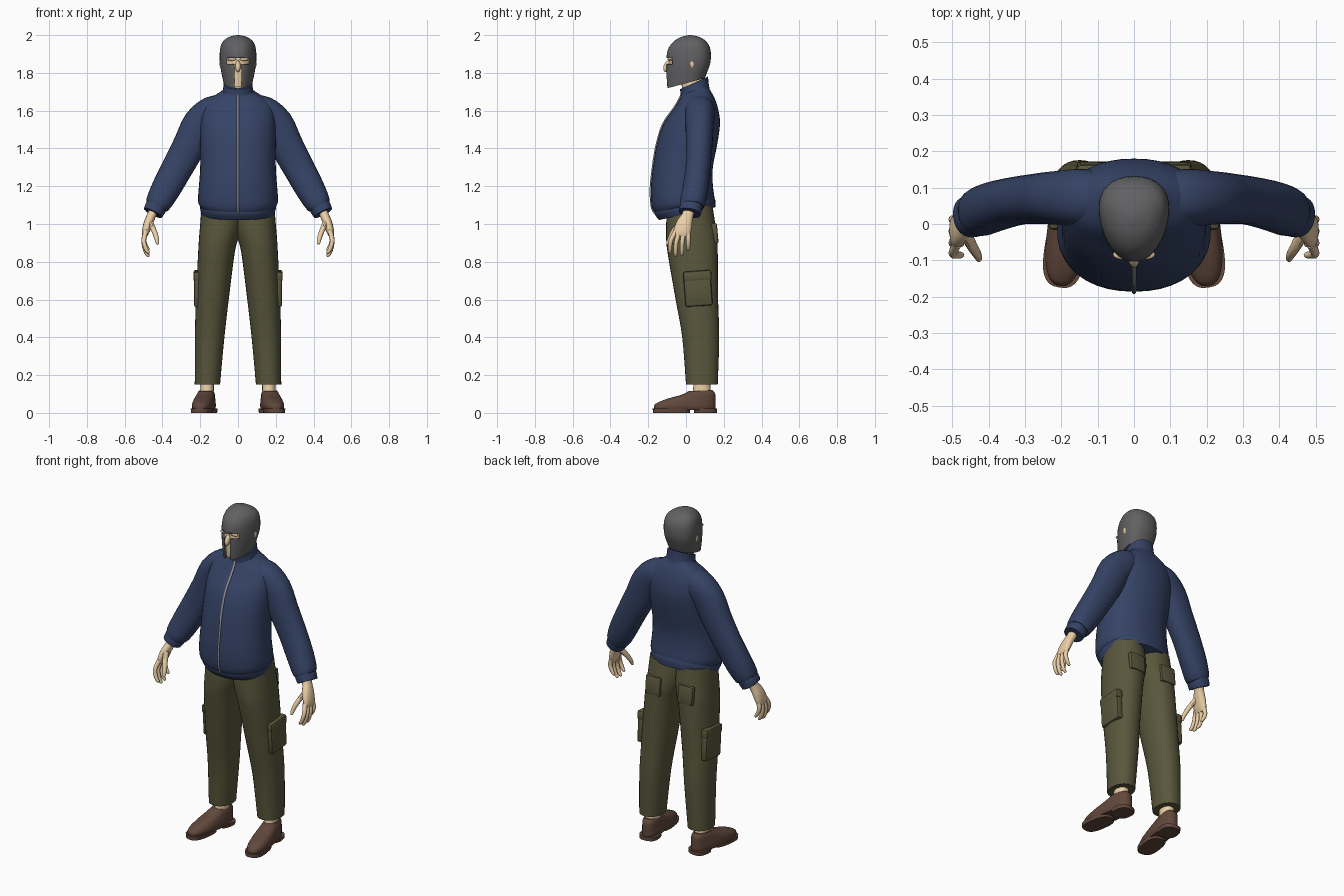
import bpy, bmesh, math
from mathutils import Vector, Matrix

if "Cube" in bpy.data.objects:
    bpy.data.objects.remove(bpy.data.objects["Cube"])


def material(name, rgb):
    m = bpy.data.materials.new(name)
    m.diffuse_color = (*rgb, 1)
    m.use_nodes = True
    m.node_tree.nodes["Principled BSDF"].inputs["Base Color"].default_value = m.diffuse_color
    return m


NAVY = material("navy", (.035, .055, .13))
OLIVE = material("olive", (.10, .095, .045))
SKIN = material("skin", (.83, .62, .38))
BROWN = material("brown", (.12, .065, .045))
STEEL = material("steel", (.12, .12, .125))
ZIP = material("zip_grey", (.3, .3, .3))


def finish(name, bm, mat, mirror=False, angle=40):
    bmesh.ops.recalc_face_normals(bm, faces=bm.faces)
    me = bpy.data.meshes.new(name)
    bm.to_mesh(me)
    bm.free()
    me.materials.append(mat)
    ob = bpy.data.objects.new(name, me)
    bpy.context.collection.objects.link(ob)
    bpy.ops.object.select_all(action='DESELECT')
    bpy.context.view_layer.objects.active = ob
    ob.select_set(True)
    bpy.ops.object.shade_smooth_by_angle(angle=math.radians(angle))
    if mirror:
        ob.modifiers.new("mirror", 'MIRROR').use_mirror_merge = False
    return ob


def ring(z, rx, front, back, slope=0, x=0):
    """Horizontal section given by its front and back y."""
    return (x, (front + back) / 2, z, rx, (back - front) / 2, slope)


def spline(rows, steps):
    """Catmull-Rom interpolation of section rows."""
    out = []
    for i in range(len(rows) - 1):
        p = [rows[max(0, min(len(rows) - 1, i + k))] for k in (-1, 0, 1, 2)]
        for s in range(steps):
            t = s / steps
            out.append(tuple(.5 * (2*b + (c-a)*t + (2*a-5*b+4*c-d)*t*t + (3*b-a-3*c+d)*t**3)
                             for a, b, c, d in zip(*p)))
    return out + [rows[-1]]


def loft(name, rows, mat, n=28, steps=3, power=2.2, taper=0, along=False,
         mirror=False, matrix=None):
    rows = spline(rows, steps)
    bm, loops = bmesh.new(), []
    for i, (x, y, z, a, b, slope) in enumerate(rows):
        t = Vector((0, 0, 1))
        if along:
            t = (Vector(rows[min(i+1, len(rows)-1)][:3]) - Vector(rows[max(i-1, 0)][:3])).normalized()
        v = Vector((0, 1, 0))
        v = (v - t * v.dot(t)).normalized()
        u = v.cross(t)
        loop = []
        for k in range(n):
            c, s = math.cos(2*math.pi*k/n), math.sin(2*math.pi*k/n)
            c = math.copysign(abs(c) ** (2/power), c)
            s = math.copysign(abs(s) ** (2/power), s)
            co = Vector((x, y, z)) + u * a * c * (1 + taper*s) + v * b * s
            co.z += slope * b * s
            loop.append(bm.verts.new(co))
        loops.append(loop)
    for l0, l1 in zip(loops, loops[1:]):
        for k in range(n):
            bm.faces.new((l0[k], l0[(k+1) % n], l1[(k+1) % n], l1[k]))
    bm.faces.new(loops[0])
    bm.faces.new(loops[-1])
    if matrix:
        bm.transform(matrix)
    return finish(name, bm, mat, mirror)


def box(name, loc, size, mat, bevel=0, mirror=False, rot=0):
    bm = bmesh.new()
    bmesh.ops.create_cube(bm, size=1)
    bm.transform(Matrix.Translation(loc) @ Matrix.Rotation(rot, 4, 'X') @ Matrix.Diagonal((*size, 1)))
    if bevel:
        bmesh.ops.bevel(bm, geom=bm.edges[:], offset=bevel, segments=2, affect='EDGES', profile=.5)
    return finish(name, bm, mat, mirror)


def ball(name, loc, radii, mat, mirror=False, rot=0):
    bm = bmesh.new()
    bmesh.ops.create_uvsphere(bm, u_segments=16, v_segments=10, radius=1)
    bm.transform(Matrix.Translation(loc) @ Matrix.Rotation(rot, 4, 'X') @ Matrix.Diagonal((*radii, 1)))
    return finish(name, bm, mat, mirror)


# Jacket body, hem band and collar
torso = [ring(1.09, .197, -.165, .148, .2), ring(1.12, .212, -.182, .15, .15),
         ring(1.2, .207, -.186, .142, .05), ring(1.3, .2, -.175, .142),
         ring(1.42, .2, -.155, .165), ring(1.53, .2, -.12, .18),
         ring(1.61, .19, -.065, .17), ring(1.66, .155, -.04, .15, .1),
         ring(1.695, .095, -.027, .125, .25), ring(1.71, .078, -.025, .12, .35)]
loft("jacket_body", torso, NAVY, n=40)
loft("jacket_hem", [ring(1.055, .193, -.142, .155, .23), ring(1.085, .201, -.165, .156, .22),
                    ring(1.11, .198, -.168, .15, .2)], NAVY, n=40)
loft("jacket_collar", [ring(1.68, .086, -.03, .128, .25), ring(1.715, .079, -.028, .12, .4),
                       ring(1.747, .076, -.032, .117, .45)], NAVY)

# Zip following the chest line
cu = bpy.data.curves.new("zip", 'CURVE')
cu.dimensions, cu.bevel_depth, cu.bevel_resolution = '3D', .006, 1
pts = [(0, y - b - .001, z - sl * b) for _, y, z, _, b, sl in spline(torso, 3)]
sp = cu.splines.new('POLY')
sp.points.add(len(pts) - 1)
for p, co in zip(sp.points, pts):
    p.co = (*co, 1)
cu.materials.append(ZIP)
bpy.context.collection.objects.link(bpy.data.objects.new("zip", cu))

# Sleeves and cuffs
loft("sleeve", [(.07, .07, 1.615, .065, .065, 0), (.13, .072, 1.595, .085, .08, 0),
                (.2, .072, 1.53, .092, .075, 0), (.255, .07, 1.42, .088, .07, 0),
                (.32, .064, 1.3, .083, .066, 0), (.385, .048, 1.18, .077, .068, 0),
                (.425, .032, 1.105, .066, .066, 0), (.433, .03, 1.09, .052, .056, 0)],
     NAVY, along=True, mirror=True)
loft("cuff", [(.422, .032, 1.115, .053, .058, 0), (.437, .026, 1.085, .057, .06, 0),
              (.451, .02, 1.058, .053, .058, 0)], NAVY, along=True, mirror=True)

# Hands
loft("palm", [(.44, .02, 1.09, .026, .034, 0), (.456, .01, 1.05, .024, .03, 0),
              (.475, -.008, 1.005, .024, .042, 0), (.489, -.02, .96, .02, .046, 0),
              (.494, -.024, .935, .012, .04, 0)], SKIN, n=16, along=True, mirror=True)
fingers = [(-.056, -.08, -.085, .845), (-.034, -.052, -.055, .828),
           (-.012, -.02, -.022, .832), (.01, .012, .012, .86)]
for i, (y0, y1, y2, tip) in enumerate(fingers):
    zm = (tip + .955) / 2
    loft(f"finger_{i + 1}", [(.488, y0, .96, .013, .013, 0), (.499, y1, zm + .012, .012, .012, 0),
                             (.487, y2, tip + .022, .011, .011, 0), (.474, y2, tip + .004, .008, .008, 0),
                             (.47, y2, tip, .003, .003, 0)],
         SKIN, n=10, power=2, along=True, mirror=True)
loft("thumb", [(.468, -.02, 1.015, .016, .02, 0), (.445, -.062, .965, .014, .016, 0),
               (.431, -.085, .925, .012, .012, 0), (.427, -.097, .898, .008, .008, 0),
               (.427, -.1, .892, .003, .003, 0)], SKIN, n=10, power=2, along=True, mirror=True)

# Trousers and pockets
loft("trouser_leg", [ring(1.1, .1, -.1, .14, 0, .092), ring(1.0, .108, -.105, .155, 0, .092),
                     ring(.93, .105, -.105, .165, 0, .101), ring(.85, .097, -.098, .168, 0, .114),
                     ring(.6, .087, -.055, .17, 0, .136), ring(.4, .078, -.02, .176, 0, .15),
                     ring(.15, .067, .0, .168, 0, .162)], OLIVE, n=32, steps=4, mirror=True)
box("cargo_pocket", (.212, .063, .655), (.042, .145, .18), OLIVE, .012, True, math.radians(4))
box("cargo_flap", (.213, .06, .725), (.046, .15, .055), OLIVE, .012, True, math.radians(4))
box("back_pocket", (.108, .152, .95), (.1, .032, .11), OLIVE, .01, True, math.radians(5))

# Ankles and shoes, toes turned out
loft("ankle", [ring(.08, .036, .03, .135, 0, .165), ring(.15, .036, .04, .13, 0, .163),
               ring(.25, .042, .04, .14, 0, .16)], SKIN, n=16, mirror=True)
turn = Matrix.Translation((.18, 0, 0)) @ Matrix.Rotation(math.radians(8), 4, 'Z')
loft("shoe_upper", [ring(.014, .05, -.168, .155), ring(.03, .056, -.172, .158),
                    ring(.05, .056, -.16, .158), ring(.075, .051, -.1, .158),
                    ring(.1, .045, -.025, .155, .05), ring(.118, .037, .015, .14, .05)],
     BROWN, power=2.5, mirror=True, matrix=turn)
for part, front, back in (("shoe_sole", -.177, .02), ("shoe_heel", .045, .163)):
    loft(part, [ring(0, .054, front, back), ring(.022, .057, front, back)],
         BROWN, steps=1, power=2.7, mirror=True, matrix=turn)

# Head and neck
skull = [(1.745, .075, -.102, .1, .27), (1.8, .086, -.106, .115, .1), (1.86, .094, -.105, .13, 0),
         (1.92, .093, -.097, .13, 0), (1.96, .082, -.072, .113, 0), (1.985, .056, -.038, .082, 0),
         (1.996, .028, -.005, .05, 0), (2.0, .006, .015, .027, 0)]
loft("neck", [ring(1.66, .058, -.015, .1), ring(1.8, .052, -.03, .09)], SKIN, n=20)
loft("face", [ring(z + .006, rx - .01, f + .014, b - .012, s) for z, rx, f, b, s in skull[:5]],
     SKIN, taper=.2)
ball("nose", (0, -.1, 1.835), (.014, .018, .032), SKIN, rot=math.radians(-20))
ball("brow", (.032, -.084, 1.872), (.026, .014, .008), SKIN, mirror=True)
ball("ear", (.089, .032, 1.848), (.009, .013, .023), SKIN, mirror=True)

# Helmet with a T-shaped face opening
helmet = loft("helmet", [ring(*r) for r in skull], STEEL, n=36, steps=4, taper=.2)
for name, z, w, h in (("eye_cutter", 1.862, .116, .032), ("mouth_cutter", 1.78, .036, .17)):
    cutter = box(name, (0, -.13, z), (w, .18, h), STEEL)
    cutter.hide_render = True
    cutter.display_type = 'WIRE'
    mod = helmet.modifiers.new(name, 'BOOLEAN')
    mod.operation, mod.solver, mod.object = 'DIFFERENCE', 'EXACT', cutter
